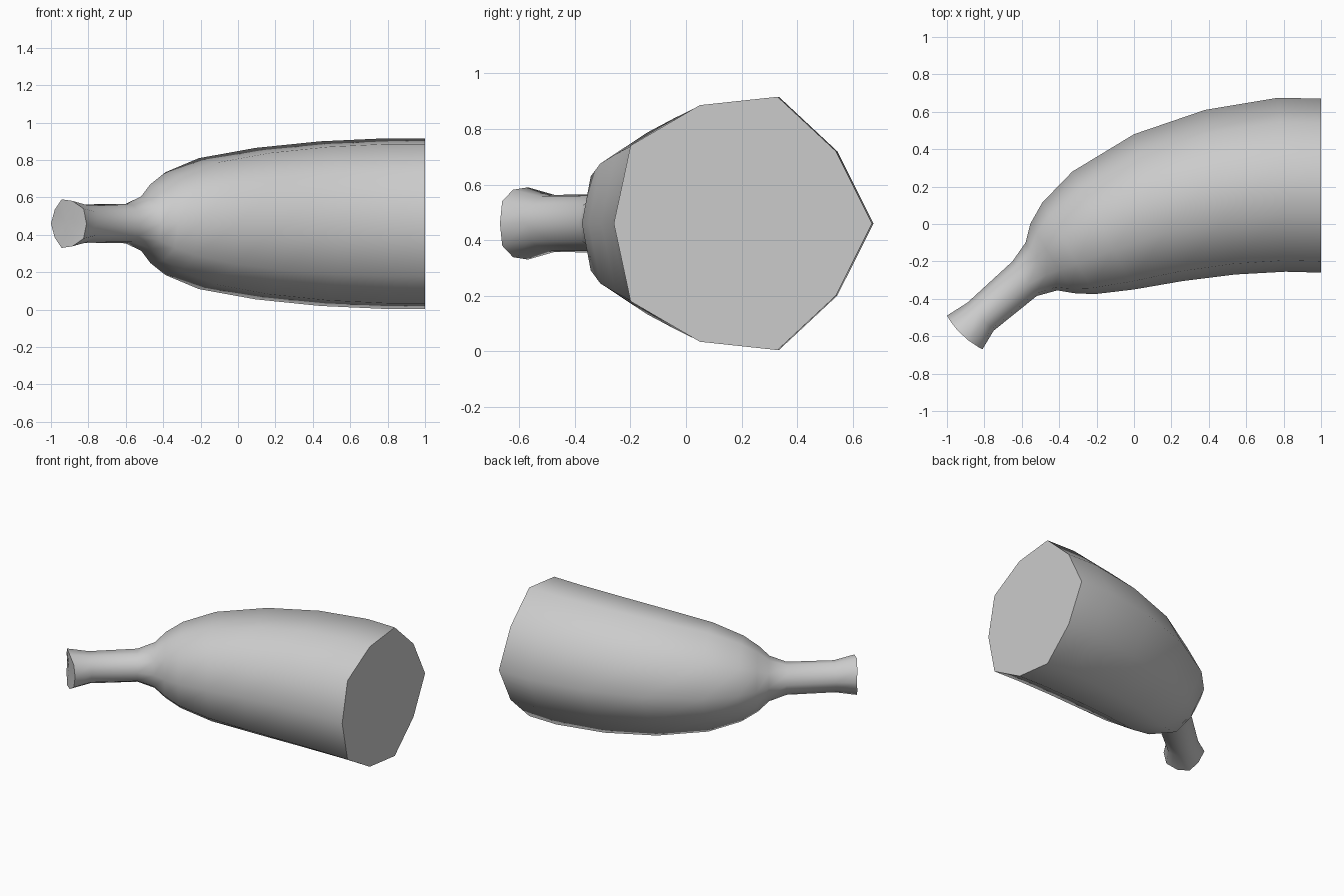
import bpy, bmesh, math
from mathutils import Vector

if "Cube" in bpy.data.objects:
    bpy.data.objects.remove(bpy.data.objects["Cube"])

MID_Z = 0.46

# Half cross-section: (fraction from outer to inner curve, fraction of half height)
half = [(0, 0), (0.14, 0.57), (0.366, 1), (0.667, 0.934), (0.935, 0.615), (1, 0)]
section = half + [(t, -h) for t, h in half[-2:0:-1]]

# Rings along the bend: outer x, outer y, inner x, inner y, half height
rings = [
    (1.00, 0.67, 1.00, -0.26, 0.456),
    (0.77, 0.675, 0.81, -0.255, 0.456),
    (0.38, 0.61, 0.54, -0.27, 0.44),
    (0.00, 0.48, 0.26, -0.305, 0.405),
    (-0.33, 0.28, 0.00, -0.35, 0.35),
    (-0.49, 0.115, -0.21, -0.375, 0.275),
    (-0.555, 0.00, -0.32, -0.37, 0.21),
    (-0.58, -0.10, -0.41, -0.355, 0.145),
    (-0.65, -0.20, -0.52, -0.385, 0.105),
    (-0.89, -0.42, -0.75, -0.57, 0.103),
    (-1.00, -0.49, -0.81, -0.67, 0.13),
]

bm = bmesh.new()
loops = []
for i, (ox, oy, ix, iy, h) in enumerate(rings):
    outer, inner = Vector((ox, oy, MID_Z)), Vector((ix, iy, MID_Z))
    loop = []
    for t, k in section:
        p = outer.lerp(inner, t) + Vector((0, 0, h * k))
        if i == len(rings) - 1:  # stem tip bulges slightly
            p += Vector((-0.69, -0.72, 0)) * 0.08 * t * (1 - t)
        loop.append(bm.verts.new(p))
    loops.append(loop)

# Skin between rings
n = len(section)
for a, b in zip(loops, loops[1:]):
    for j in range(n):
        k = (j + 1) % n
        bm.faces.new((a[j], a[k], b[k], b[j]))

# Cut face and stem tip
bm.faces.new(loops[0])
tip = bm.faces.new(loops[-1])
centre = bmesh.ops.poke(bm, faces=[tip])["verts"][0]
centre.co += Vector((-0.69, -0.72, 0)) * 0.005
bmesh.ops.recalc_face_normals(bm, faces=bm.faces)

mesh = bpy.data.meshes.new("half_banana")
bm.to_mesh(mesh)
bm.free()
obj = bpy.data.objects.new("half_banana", mesh)
bpy.context.collection.objects.link(obj)
bpy.context.view_layer.objects.active = obj
obj.select_set(True)
bpy.ops.object.shade_smooth_by_angle(angle=math.radians(62))
